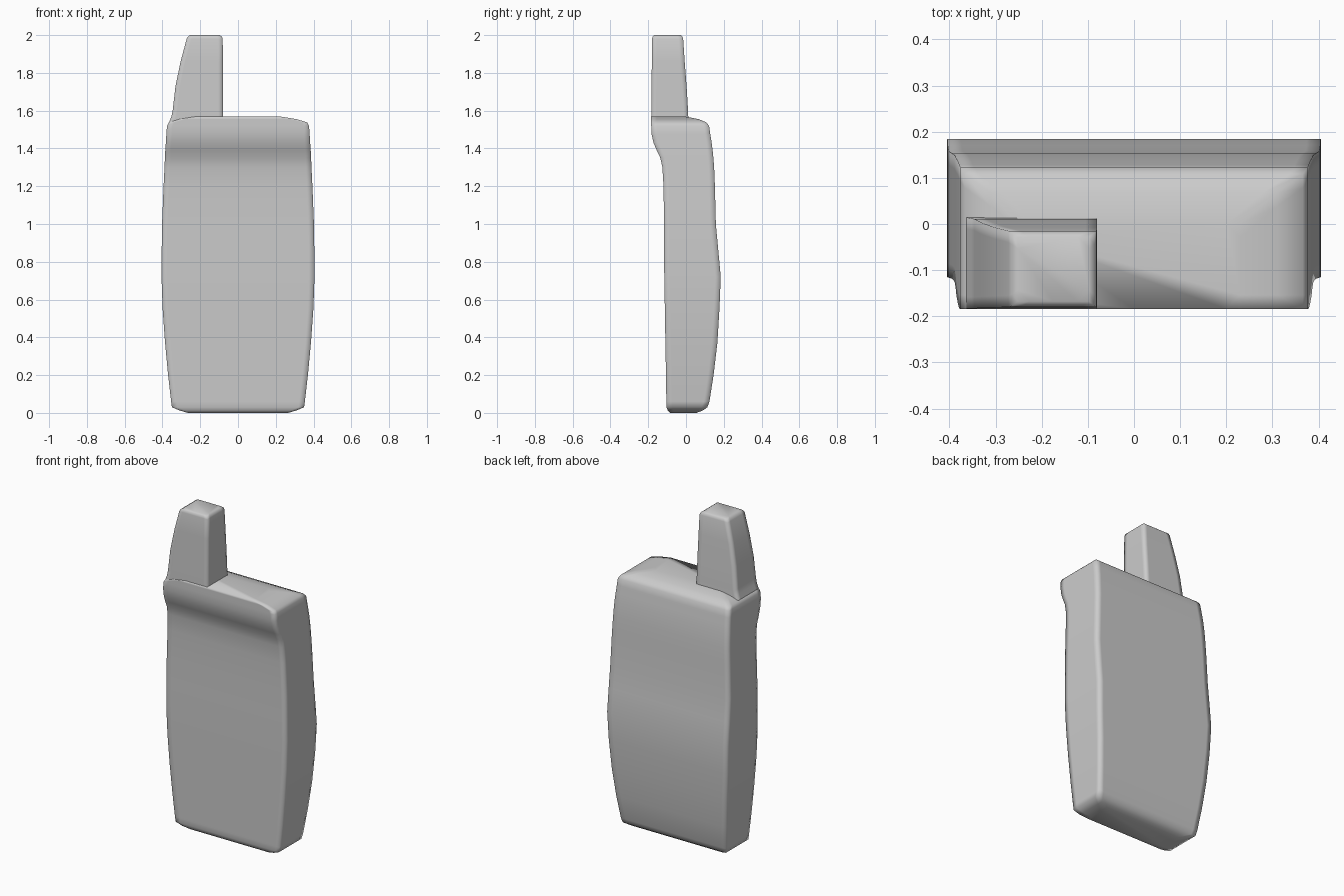
import bpy, bmesh


def ring_points(x0, x1, y0, y1, z, s):
    """Rectangular section with support points close to each corner."""
    sx, sy = min(s, (x1 - x0) * 0.2), min(s, (y1 - y0) * 0.2)
    xm = (x0 + x1) / 2
    return [(x0, y0, z), (x0 + sx, y0, z), (xm, y0, z), (x1 - sx, y0, z),
            (x1, y0, z), (x1, y0 + sy, z), (x1, y1 - sy, z),
            (x1, y1, z), (x1 - sx, y1, z), (xm, y1, z), (x0 + sx, y1, z),
            (x0, y1, z), (x0, y1 - sy, z), (x0, y0 + sy, z)]


def loft(name, sections, support):
    bm = bmesh.new()
    rings = [[bm.verts.new(p) for p in ring_points(*s, support)] for s in sections]
    n = len(rings[0])
    for a, b in zip(rings, rings[1:]):
        for i in range(n):
            j = (i + 1) % n
            bm.faces.new((a[i], a[j], b[j], b[i]))
    bm.faces.new(rings[0][::-1])
    bm.faces.new(rings[-1])
    bmesh.ops.recalc_face_normals(bm, faces=bm.faces)
    for f in bm.faces:
        f.smooth = True
    me = bpy.data.meshes.new(name)
    bm.to_mesh(me)
    bm.free()
    ob = bpy.data.objects.new(name, me)
    bpy.context.collection.objects.link(ob)
    return ob


# Handset body: height, half width, front y, back y
body = [
    (0.000, 0.265, -0.085, 0.055),
    (0.013, 0.310, -0.097, 0.090),
    (0.030, 0.350, -0.103, 0.113),
    (0.060, 0.354, -0.104, 0.124),
    (0.200, 0.370, -0.106, 0.146),
    (0.370, 0.386, -0.109, 0.166),
    (0.550, 0.399, -0.112, 0.177),
    (0.720, 0.405, -0.115, 0.184),
    (0.860, 0.404, -0.116, 0.171),
    (1.000, 0.402, -0.116, 0.158),
    (1.200, 0.394, -0.119, 0.153),
    (1.300, 0.389, -0.125, 0.149),
    (1.350, 0.387, -0.136, 0.145),
    (1.390, 0.385, -0.155, 0.141),
    (1.430, 0.382, -0.172, 0.136),
    (1.480, 0.379, -0.183, 0.128),
    (1.520, 0.376, -0.184, 0.122),
    (1.538, 0.366, -0.184, 0.108),
    (1.555, 0.310, -0.184, 0.068),
    (1.568, 0.230, -0.184, 0.000),
]
loft("handset_body", [(-w, w, f, b, z) for z, w, f, b in body], 0.03)

# Antenna stub: height, left x, right x, front y, back y
antenna = [
    (1.500, -0.373, -0.080, -0.182, 0.016),
    (1.545, -0.362, -0.080, -0.183, 0.014),
    (1.570, -0.352, -0.080, -0.183, 0.012),
    (1.600, -0.346, -0.080, -0.183, 0.011),
    (1.730, -0.331, -0.080, -0.182, 0.003),
    (1.860, -0.304, -0.080, -0.181, -0.007),
    (1.980, -0.272, -0.081, -0.180, -0.015),
    (1.993, -0.265, -0.086, -0.177, -0.019),
    (2.000, -0.252, -0.097, -0.168, -0.028),
]
loft("antenna", [(l, r, f, b, z) for z, l, r, f, b in antenna], 0.025)
